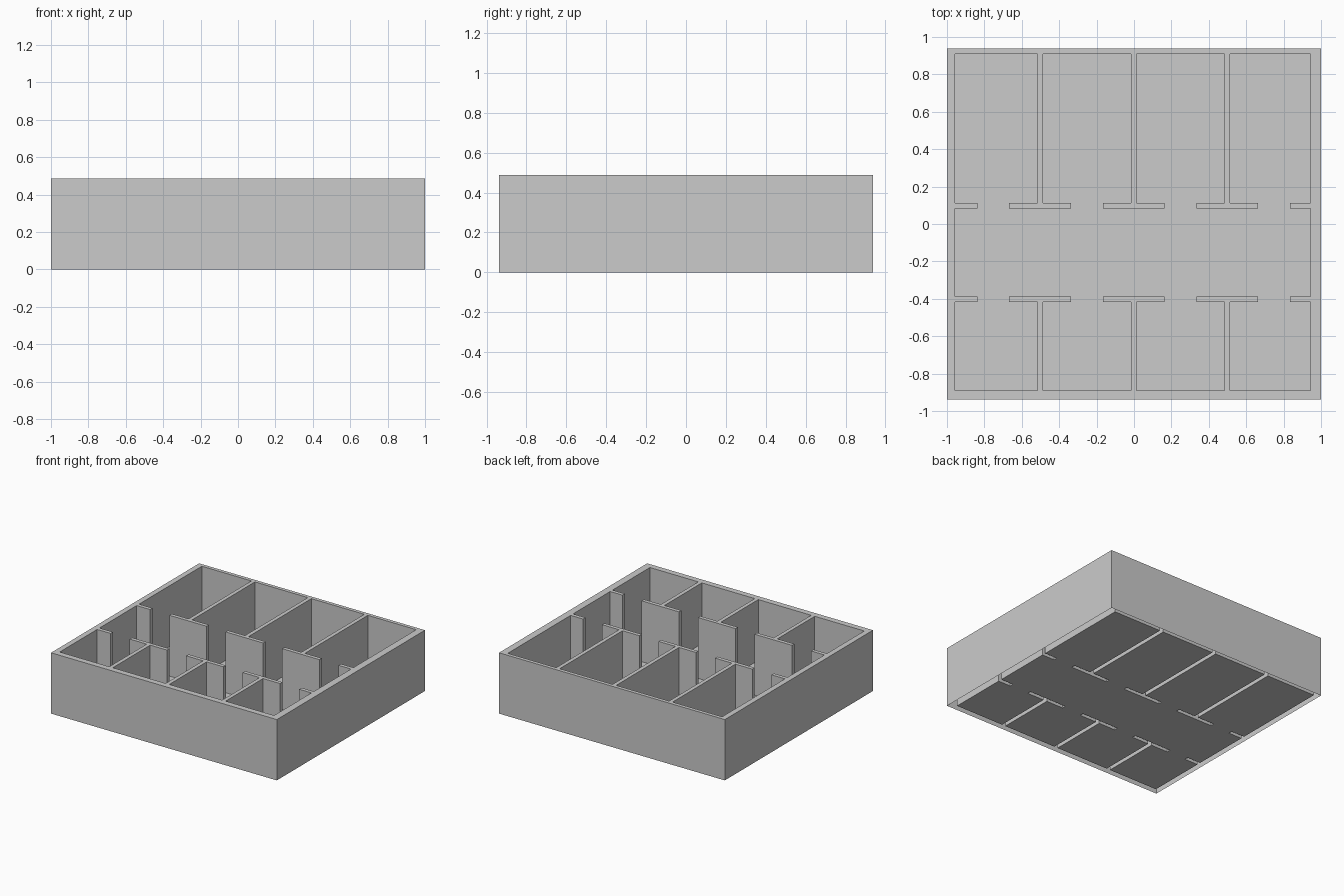
import bpy, bmesh

if "Cube" in bpy.data.objects:
    bpy.data.objects.remove(bpy.data.objects["Cube"])

H = 0.487
X0, X1, Y0, Y1 = -1.0, 1.0, -0.937, 0.937      # outer footprint
IX0, IX1, IY0, IY1 = -0.956, 0.943, -0.89, 0.908  # inside of outer walls
ROWS = [(0.083, 0.113), (-0.417, -0.387)]      # corridor wall strips

# Wall plan as rectangles (x0, x1, y0, y1): outer walls first
plan = [(X0, IX0, Y0, Y1), (IX1, X1, Y0, Y1), (X0, X1, Y0, IY0), (X0, X1, IY1, Y1)]

# Dividers between rooms, back and front
for cx in (-0.5015, -0.0015, 0.4985):
    plan.append((cx - 0.0155, cx + 0.0155, ROWS[0][0], IY1))
    plan.append((cx - 0.0155, cx + 0.0155, IY0, ROWS[1][1]))
    # Corridor wall pieces between the doorways
    for y0, y1 in ROWS:
        plan.append((cx - 0.1655, cx + 0.1655, y0, y1))

# Short stubs at both ends of the corridor walls
for y0, y1 in ROWS:
    plan.append((IX0, -0.837, y0, y1))
    plan.append((0.833, IX1, y0, y1))

# Split the footprint into cells along every wall edge
xs = sorted({round(v, 4) for r in plan for v in r[:2]})
ys = sorted({round(v, 4) for r in plan for v in r[2:]})


def solid(i, j):
    if not (0 <= i < len(xs) - 1 and 0 <= j < len(ys) - 1):
        return False
    x, y = (xs[i] + xs[i + 1]) / 2, (ys[j] + ys[j + 1]) / 2
    return any(a < x < b and c < y < d for a, b, c, d in plan)


def build(name, want_solid, height):
    """Flat sheet of the chosen cells; walls get sides hanging from the top."""
    bm = bmesh.new()
    grid = {}

    def vert(i, j, z):
        if (i, j, z) not in grid:
            grid[i, j, z] = bm.verts.new((xs[i], ys[j], z))
        return grid[i, j, z]

    for i in range(len(xs) - 1):
        for j in range(len(ys) - 1):
            if solid(i, j) != want_solid:
                continue
            ring = [(i, j), (i + 1, j), (i + 1, j + 1), (i, j + 1)]
            bm.faces.new([vert(*p, height) for p in ring])
            if not want_solid:
                continue
            for k, (di, dj) in enumerate([(0, -1), (1, 0), (0, 1), (-1, 0)]):
                if not solid(i + di, j + dj):
                    a, b = ring[k], ring[(k + 1) % 4]
                    bm.faces.new([vert(*a, 0), vert(*b, 0), vert(*b, height), vert(*a, height)])
    # Merge the flat cells into clean large faces
    bmesh.ops.dissolve_limit(bm, angle_limit=0.01, verts=bm.verts[:], edges=bm.edges[:])
    mesh = bpy.data.meshes.new(name)
    bm.to_mesh(mesh)
    bm.free()
    obj = bpy.data.objects.new(name, mesh)
    bpy.context.collection.objects.link(obj)
    return obj


# Hollow walls, open underneath, and the floor that fills the rooms
build("walls", True, H)
build("floor", False, 0.0)
